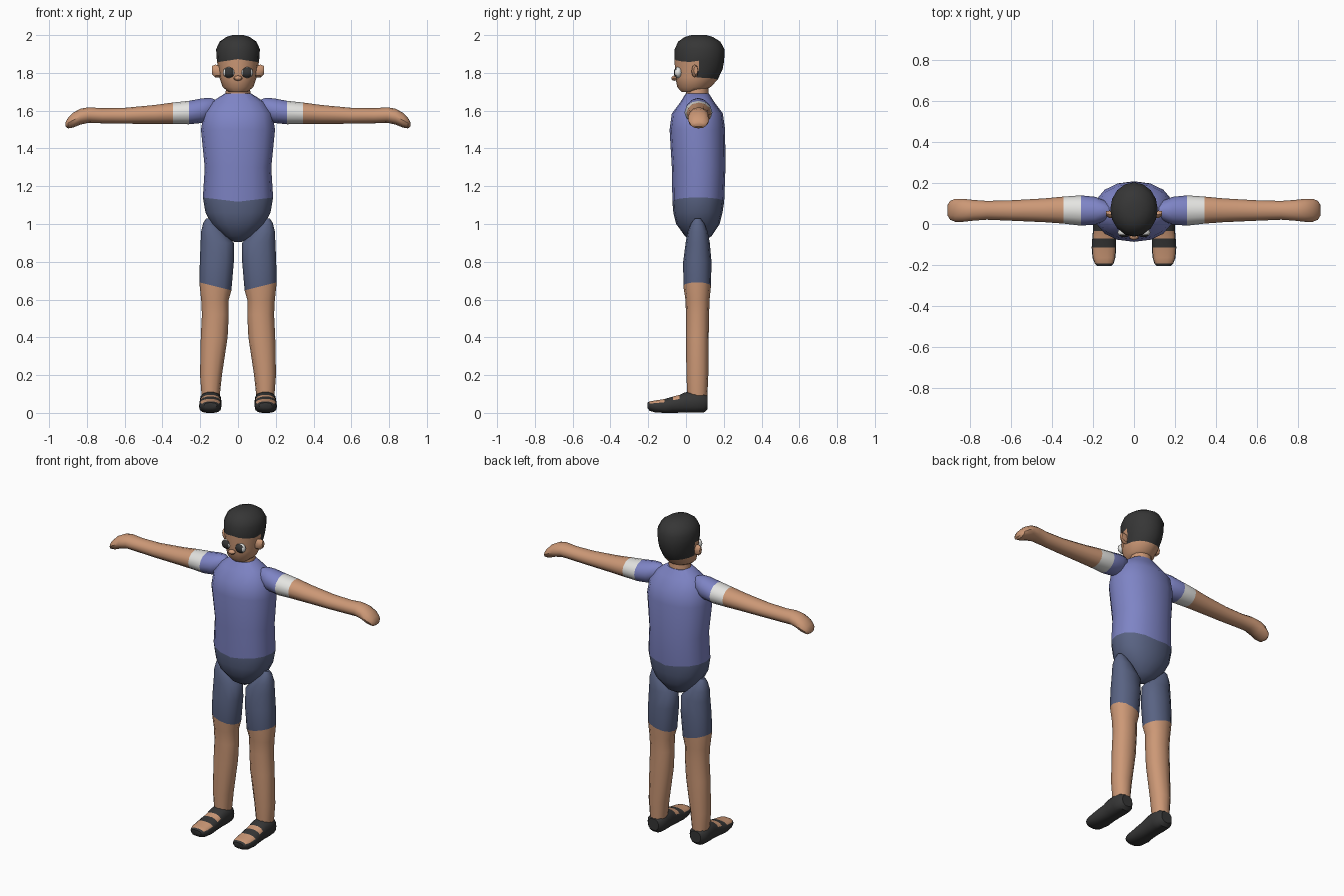
import bpy, bmesh, math
from mathutils import Vector


def srgb(r, g, b):
    lin = [(c / 255 / 12.92) if c < 10 else ((c / 255 + 0.055) / 1.055) ** 2.4 for c in (r, g, b)]
    return (*lin, 1.0)


def material(name, rgb):
    m = bpy.data.materials.new(name)
    m.diffuse_color = srgb(*rgb)
    return m


SKIN = material("skin", (204, 152, 118))
SHIRT = material("shirt_blue", (126, 132, 197))
SHORTS = material("shorts_slate", (89, 99, 131))
WHITE = material("cuff_white", (228, 228, 225))
DARK = material("dark_grey", (54, 54, 54))


def finish(name, bm, mats, rule=None):
    """Turn a bmesh into an object, colouring faces by rule(centre, normal)."""
    bmesh.ops.recalc_face_normals(bm, faces=bm.faces)
    for f in bm.faces:
        f.smooth = True
        if rule:
            f.material_index = rule(f.calc_center_median(), f.normal)
    me = bpy.data.meshes.new(name)
    bm.to_mesh(me)
    bm.free()
    for m in mats:
        me.materials.append(m)
    ob = bpy.data.objects.new(name, me)
    bpy.context.collection.objects.link(ob)
    return ob


def loft(name, axis, rings, n, mats, rule=None, side=1, power=1.0, warp=None):
    """Skin rings (cx, cy, cz, ra, rb) lying across an axis; side=-1 mirrors in x."""
    bm = bmesh.new()
    loops = []
    for cx, cy, cz, ra, rb in rings:
        loop = []
        for i in range(n):
            t = 2 * math.pi * i / n
            c, s = math.cos(t), math.sin(t)
            a = ra * math.copysign(abs(c) ** power, c)
            b = rb * math.copysign(abs(s) ** power, s)
            off = {"x": (0, a, b), "y": (a, 0, b), "z": (a, b, 0)}[axis]
            p = Vector((cx, cy, cz)) + Vector(off)
            if warp:
                p.z += warp(p, cz)
            p.x *= side
            loop.append(bm.verts.new(p))
        loops.append(loop)
    for lo, hi in zip(loops, loops[1:]):
        for i in range(n):
            j = (i + 1) % n
            bm.faces.new((lo[i], lo[j], hi[j], hi[i]))
    bm.faces.new(loops[0])
    bm.faces.new(loops[-1])
    return finish(name, bm, mats, rule)


def ball(name, centre, radii, mats, rule=None, u=12, v=8):
    """Ellipsoid whose pole points forward."""
    bm = bmesh.new()
    bmesh.ops.create_uvsphere(bm, u_segments=u, v_segments=v, radius=1)
    for w in bm.verts:
        x, y, z = w.co
        w.co = Vector(centre) + Vector((x * radii[0], -z * radii[1], y * radii[2]))
    return finish(name, bm, mats, rule)


# Torso: shirt above the hem, shorts below
loft("torso", "z", [
    (0, 0.065, 0.905, 0.02, 0.02), (0, 0.065, 0.935, 0.075, 0.07),
    (0, 0.063, 1.0, 0.14, 0.115), (0, 0.063, 1.06, 0.172, 0.13),
    (0, 0.065, 1.13, 0.186, 0.137), (0, 0.067, 1.3, 0.176, 0.142),
    (0, 0.06, 1.5, 0.196, 0.147), (0, 0.06, 1.585, 0.182, 0.135),
    (0, 0.06, 1.645, 0.14, 0.09), (0, 0.06, 1.69, 0.072, 0.062)],
    16, [SHIRT, SHORTS], lambda c, n: int(c.z < 1.125), power=0.9,
    warp=lambda p, z: (abs(p.x) - 0.1) * 0.12 if z == 1.13 else 0)

# Neck
loft("neck", "z", [(0, 0.06, 1.62, 0.075, 0.07), (0, 0.06, 1.69, 0.066, 0.06),
                   (0, 0.06, 1.77, 0.06, 0.055)], 12, [SKIN])


# Head: hair on the crown and down behind the ears
def hair_rule(c, n):
    return int(c.z > 1.87 or (c.y > 0.068 and c.z > 1.785))


def hairline(p, z):
    if z == 1.865:
        return 0.008 - abs(p.x) * 0.15 if p.y < 0.06 else 0
    if z == 1.775 and p.y > 0.07:
        return -0.012 * (1 - abs(p.x) / 0.1)
    return 0


loft("head", "z", [
    (0, 0.03, 1.70, 0.05, 0.055), (0, 0.042, 1.725, 0.082, 0.088),
    (0, 0.055, 1.775, 0.098, 0.112), (0, 0.068, 1.82, 0.104, 0.126),
    (0, 0.07, 1.865, 0.112, 0.132), (0, 0.072, 1.925, 0.116, 0.132),
    (0, 0.07, 1.965, 0.098, 0.112), (0, 0.068, 1.99, 0.062, 0.075),
    (0, 0.068, 2.0, 0.03, 0.04)],
    16, [SKIN, DARK], hair_rule, warp=hairline)

# Nose
ball("nose", (0, -0.06, 1.772), (0.024, 0.018, 0.014), [SKIN], u=8, v=6)

for side, tag in ((1, "left"), (-1, "right")):
    # Eye with a dark centre
    ex = 0.047 * side
    ball(tag + "_eye", (ex, -0.042, 1.802), (0.033, 0.023, 0.03), [WHITE, DARK],
         lambda c, n: int(c.y < -0.042 and math.hypot(c.x - ex, c.z - 1.802) < 0.025))

    # Ear
    loft(tag + "_ear", "x", [
        (0.085, 0.045, 1.805, 0.016, 0.028), (0.12, 0.047, 1.81, 0.018, 0.034),
        (0.138, 0.052, 1.814, 0.011, 0.022)], 8, [SKIN], side=side)

    # Arm: sleeve, pale cuff, bare forearm and drooping hand
    loft(tag + "_arm", "x", [
        (0.115, 0.065, 1.625, 0.025, 0.03), (0.145, 0.065, 1.612, 0.05, 0.056),
        (0.19, 0.065, 1.60, 0.068, 0.065), (0.26, 0.066, 1.59, 0.074, 0.062),
        (0.345, 0.068, 1.586, 0.066, 0.057), (0.44, 0.067, 1.58, 0.058, 0.05),
        (0.6, 0.066, 1.573, 0.05, 0.042), (0.72, 0.067, 1.573, 0.046, 0.04),
        (0.79, 0.067, 1.577, 0.051, 0.041), (0.835, 0.067, 1.568, 0.056, 0.042),
        (0.875, 0.067, 1.549, 0.056, 0.039), (0.9, 0.067, 1.534, 0.046, 0.028),
        (0.912, 0.067, 1.528, 0.026, 0.013)],
        12, [SHIRT, WHITE, SKIN],
        lambda c, n: 0 if abs(c.x) < 0.255 else 1 if abs(c.x) < 0.34 else 2, side=side)

    # Leg: shorts down to a slanted hem above the knee, then skin
    loft(tag + "_leg", "z", [
        (0.145, 0.06, 0.07, 0.046, 0.052), (0.143, 0.06, 0.2, 0.058, 0.058),
        (0.126, 0.06, 0.4, 0.071, 0.06), (0.12, 0.061, 0.52, 0.071, 0.061),
        (0.122, 0.061, 0.6, 0.073, 0.064), (0.12, 0.059, 0.67, 0.085, 0.073),
        (0.112, 0.06, 0.8, 0.09, 0.075), (0.11, 0.062, 0.9, 0.088, 0.064),
        (0.135, 0.062, 0.96, 0.06, 0.053), (0.15, 0.062, 1.005, 0.034, 0.034),
        (0.156, 0.062, 1.028, 0.014, 0.016)],
        12, [SKIN, SHORTS], lambda c, n: int(c.z > 0.675), side=side, power=0.92,
        warp=lambda p, z: (p.x - 0.12) * 0.25 if z == 0.67 else 0)

    # Sandal: dark sole, heel and two straps over a bare foot
    def sandal(c, n):
        strap = -0.115 < c.y < -0.07 or c.y > -0.035
        return int(strap or c.y < -0.195 or n.z < 0.45)

    loft(tag + "_foot", "y", [
        (0.145, 0.115, 0.055, 0.036, 0.035), (0.145, 0.095, 0.055, 0.053, 0.05),
        (0.145, 0.05, 0.059, 0.058, 0.055), (0.145, -0.005, 0.057, 0.056, 0.053),
        (0.145, -0.035, 0.05, 0.056, 0.046), (0.146, -0.07, 0.045, 0.058, 0.042),
        (0.147, -0.115, 0.038, 0.06, 0.036), (0.147, -0.165, 0.036, 0.056, 0.03),
        (0.146, -0.193, 0.038, 0.046, 0.023), (0.145, -0.205, 0.04, 0.034, 0.014)],
        14, [SKIN, DARK], sandal, side=side, power=0.8,
        warp=lambda p, z: -0.004 if p.z < 0.02 else 0)

# Rest the soles on the floor
for ob in bpy.data.objects:
    if ob.name.endswith("_foot"):
        for v in ob.data.vertices:
            v.co.z = max(v.co.z, 0.0)

# Smooth shading with sharp edges kept
for ob in bpy.data.objects:
    ob.select_set(True)
    bpy.context.view_layer.objects.active = ob
bpy.ops.object.shade_smooth_by_angle(angle=math.radians(40))
